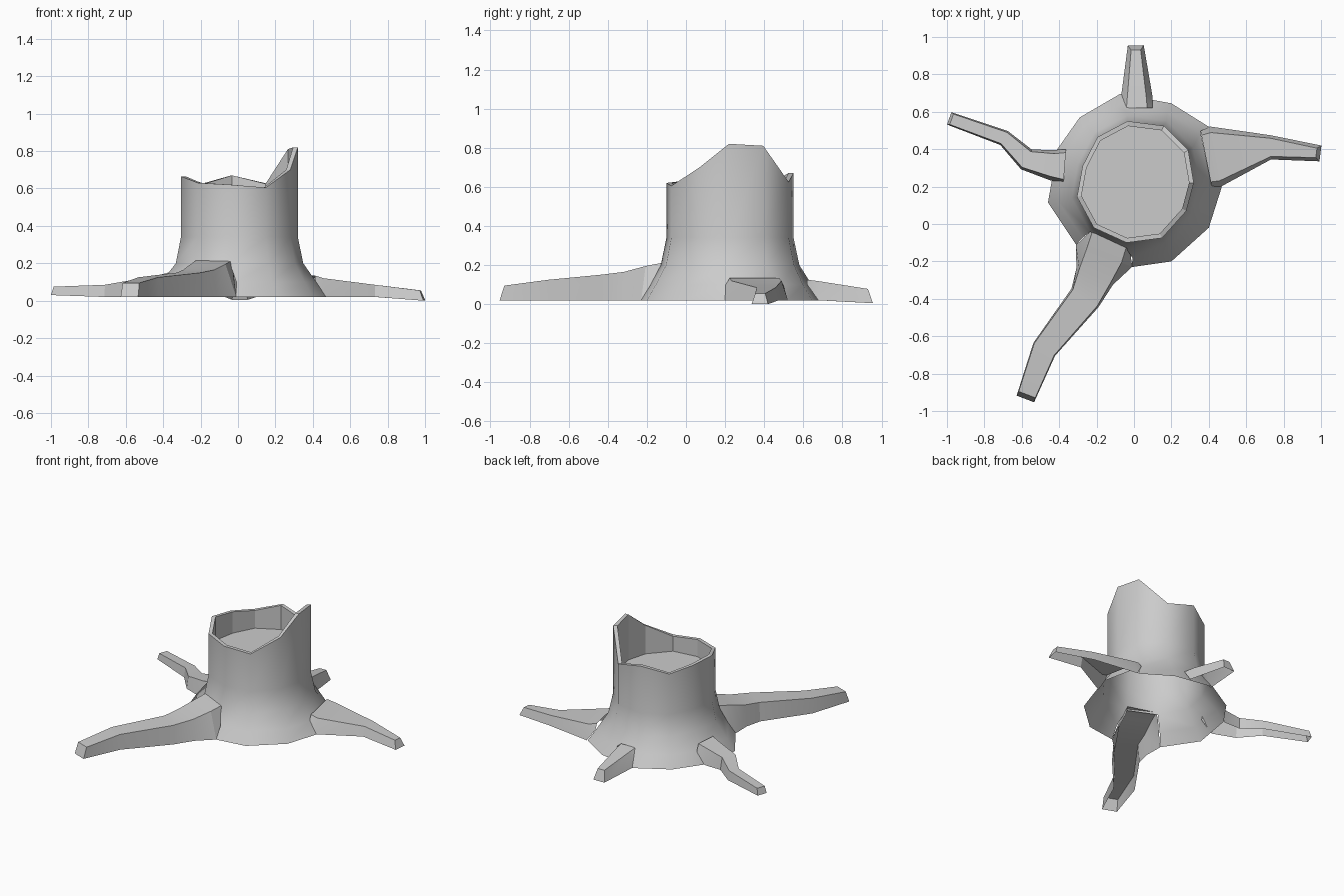
import bpy, math
from mathutils import Vector

if "Cube" in bpy.data.objects:
    bpy.data.objects.remove(bpy.data.objects["Cube"])

CENTRE = Vector((0.0, 0.22))


def make_object(name, verts, faces, angle):
    mesh = bpy.data.meshes.new(name)
    mesh.from_pydata(verts, [], faces)
    mesh.update()
    obj = bpy.data.objects.new(name, mesh)
    bpy.context.collection.objects.link(obj)
    bpy.ops.object.select_all(action='DESELECT')
    obj.select_set(True)
    bpy.context.view_layer.objects.active = obj
    bpy.ops.object.shade_smooth_by_angle(angle=math.radians(angle))
    return obj


def ring(outline, scale, heights):
    pts = [CENTRE + (Vector(p) - CENTRE) * scale for p in outline]
    return [(p.x, p.y, z) for p, z in zip(pts, heights)]


# Trunk: flared foot outline, trunk outline and broken rim heights, clockwise from the back
foot = [(-.075, .695), (.20, .645), (.40, .52), (.47, .20), (.40, -.02), (.20, -.20),
        (-.01, -.23), (-.31, -.11), (-.46, .115), (-.41, .40), (-.29, .57)]
trunk = [(-.035, .55), (.16, .525), (.29, .395), (.32, .22), (.28, .07), (.15, -.075),
         (-.04, -.10), (-.215, -.02), (-.305, .145), (-.275, .31), (-.195, .465)]
rim = [.67, .625, .81, .82, .70, .605, .62, .63, .665, .65, .625]
n = len(trunk)
rings = [ring(foot, 1.0, [.02] * n), ring(foot, .89, [.10] * n),
         ring(trunk, 1.09, [.20] * n), ring(trunk, 1.0, [.34] * n),
         ring(trunk, 1.0, rim), ring(trunk, .92, rim), ring(trunk, .92, [.50] * n)]
root_openings = {(0, 2), (0, 6), (1, 6)}  # foot faces that open into the big roots
verts = [v for r in rings for v in r]
faces = []
for k in range(len(rings) - 1):
    for i in range(n):
        if (k, i) not in root_openings:
            j = (i + 1) % n
            faces.append((k * n + j, k * n + i, (k + 1) * n + i, (k + 1) * n + j))
faces.append(tuple(reversed(range((len(rings) - 1) * n, len(rings) * n))))  # hollow floor
stump = make_object("stump_trunk", verts, faces, 58)
for poly in stump.data.polygons[-2 * n - 1:]:  # rim, inner wall and floor stay faceted
    poly.use_smooth = False


# Roots: tapering sweep, open below; stations are
# (x, y, base width, top width / base width, top z, bottom z)
def make_root(name, stations, toe):
    verts, faces = [], []
    last = len(stations) - 1
    for k, (x, y, w, ratio, zt, zb) in enumerate(stations):
        a = Vector(stations[max(k - 1, 0)][:2])
        b = Vector(stations[min(k + 1, last)][:2])
        d = (b - a).normalized()
        side = Vector((-d.y, d.x)) * w / 2
        top = Vector((x, y))
        low = top + d * (toe if k == last else 0)
        for p, z in ((low + side, zb), (low - side, zb),
                     (top - side * ratio, zt), (top + side * ratio, zt)):
            verts.append((p.x, p.y, z))
    for k in range(last):
        for i in (1, 2, 3):
            j = (i + 1) % 4
            faces.append((k * 4 + i, k * 4 + j, k * 4 + 4 + j, k * 4 + 4 + i))
    faces.append(tuple(last * 4 + i for i in range(4)))
    make_object(name, verts, faces, 20)


make_root("front_root", [(-.13, -.075, .22, .9, .215, .16), (-.16, -.17, .323, .62, .195, .02),
                         (-.21, -.28, .215, .85, .165, .02), (-.262, -.395, .175, .9, .15, .02),
                         (-.48, -.67, .135, .92, .125, .02), (-.572, -.912, .10, .95, .095, .02)], .025)
make_root("right_root", [(.385, .35, .30, .85, .135, .10), (.435, .36, .327, .80, .12, .02),
                         (.73, .41, .13, .75, .085, .02), (.975, .38, .085, .6, .055, 0)], .022)
make_root("back_root", [(.015, .62, .17, .65, .125, .10), (.015, .675, .17, .6, .118, .02),
                        (.01, .93, .085, .6, .078, .005)], .025)
make_root("left_root", [(-.37, .31, .18, .8, .15, .10), (-.435, .315, .165, .75, .13, .02),
                        (-.575, .345, .12, .8, .105, .02), (-.695, .46, .085, .8, .085, .02),
                        (-.975, .56, .07, .85, .075, .03)], .014)
